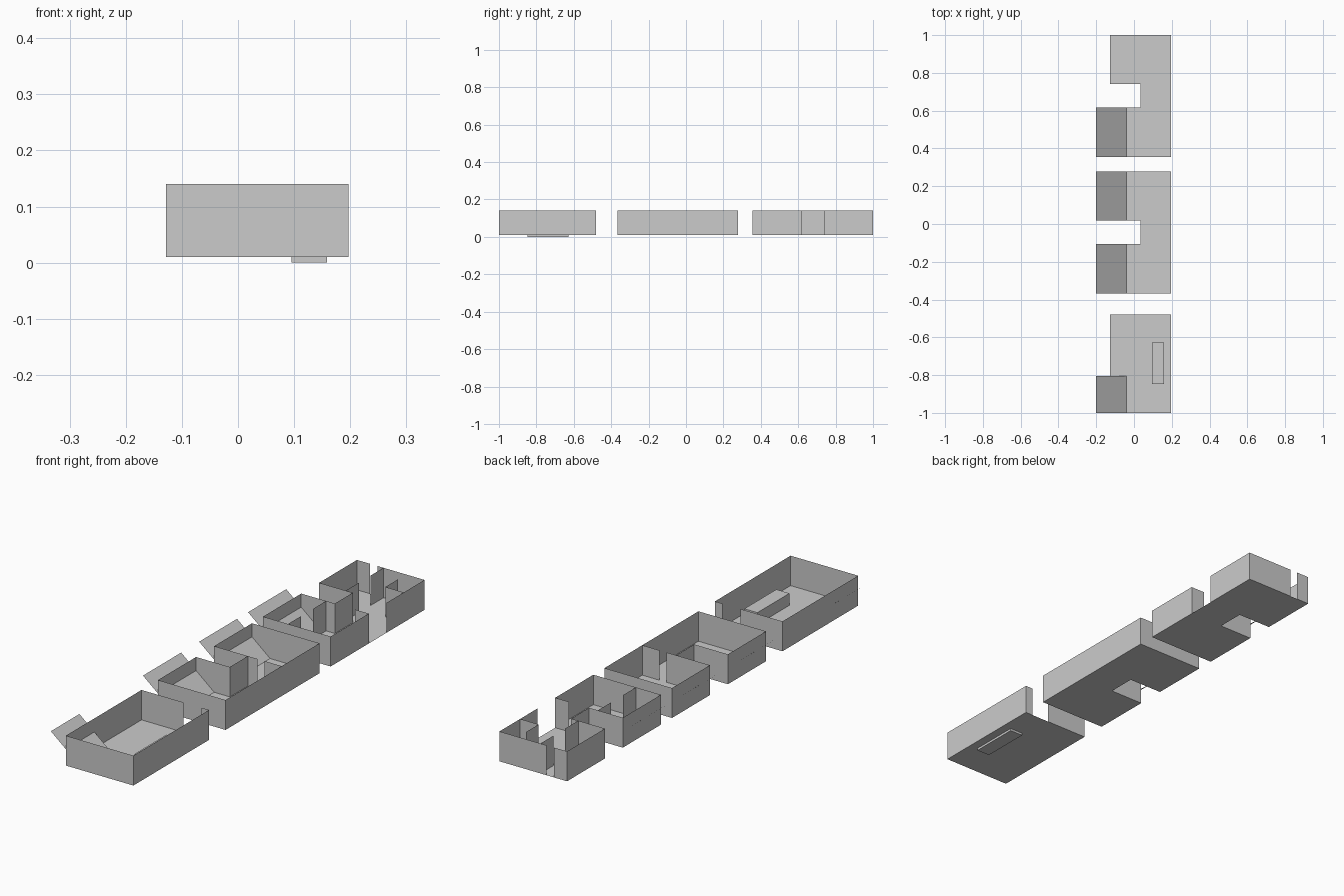
import bpy, bmesh

if "Cube" in bpy.data.objects:
    bpy.data.objects.remove(bpy.data.objects["Cube"])

Z0, Z1 = 0.01, 0.14          # floor level and wall top
LEFT, RIGHT, INNER = -0.128, 0.197, 0.034


def finish(name, bm):
    mesh = bpy.data.meshes.new(name)
    bm.to_mesh(mesh)
    bm.free()
    obj = bpy.data.objects.new(name, mesh)
    bpy.context.collection.objects.link(obj)
    return obj


def polygon(name, points):
    bm = bmesh.new()
    bm.faces.new([bm.verts.new(p) for p in points])
    return finish(name, bm)


def floor(name, outline):
    return polygon(name, [(x, y, Z0) for x, y in outline])


def walls(name, *paths):
    """Thin upright sheets along open paths of plan points."""
    bm = bmesh.new()
    for path in paths:
        cols = [(bm.verts.new((x, y, Z0)), bm.verts.new((x, y, Z1))) for x, y in path]
        for a, b in zip(cols, cols[1:]):
            bm.faces.new((a[0], b[0], b[1], a[1]))
    return finish(name, bm)


def sloped_panel(name, y0, y1):
    return polygon(name, [(-0.041, y0, Z0), (-0.041, y1, Z0), (-0.2, y1, Z1), (-0.2, y0, Z1)])


def notched(y0, n0, n1, y1):
    """C-shaped plan, starting at the right end of the front wall."""
    return [(RIGHT, y0), (LEFT, y0), (LEFT, n0), (INNER, n0),
            (INNER, n1), (LEFT, n1), (LEFT, y1), (RIGHT, y1)]


# Front block: plain rectangle with a doorway in its back wall
floor("front_floor", [(LEFT, -1), (RIGHT, -1), (RIGHT, -0.48), (LEFT, -0.48)])
walls("front_walls",
      [(0.075, -0.48), (LEFT, -0.48), (LEFT, -1), (RIGHT, -1), (RIGHT, -0.48), (0.16, -0.48)])
sloped_panel("front_panel", -1, -0.804)

# Counter standing through the front floor
bm = bmesh.new()
bmesh.ops.create_cube(bm, size=1)
for v in bm.verts:
    v.co = (0.127 + v.co.x * 0.063, -0.737 + v.co.y * 0.22, 0.031 + v.co.z * 0.062)
finish("counter", bm)

# Middle block: notched plan and a cross wall with a doorway
plan = notched(-0.367, -0.105, 0.019, 0.279)
floor("middle_floor", plan)
walls("middle_walls", plan + plan[:1])
walls("middle_partition", [(RIGHT, 0.019), (0.115, 0.019)], [(0.08, 0.019), (INNER, 0.019)])
sloped_panel("middle_front_panel", -0.367, -0.105)
sloped_panel("middle_back_panel", 0.019, 0.279)

# Back block: notched plan, openings in the back and right walls
plan = notched(0.355, 0.617, 0.74, 1.0)
floor("back_floor", plan)
walls("back_walls",
      [(RIGHT, 0.617)] + plan[:7] + [(-0.065, 1.0)],
      [(-0.03, 1.0), (RIGHT, 1.0), (RIGHT, 0.74)])
sloped_panel("back_panel", 0.355, 0.617)

# Door jambs across both wings
for i, (y0, y1) in enumerate([(0.355, 0.617), (0.74, 1.0)]):
    x = -0.008 + 0.008 * i
    walls(f"wing_partition_{i}", [(x, y0), (x, y0 + 0.09)], [(x, y1 - 0.09), (x, y1)])

# Small closet and stub wall
walls("closet_walls", [(RIGHT, 0.858), (0.108, 0.858), (0.108, 0.945)])
walls("stub_wall", [(RIGHT, 0.617), (0.13, 0.617)])
